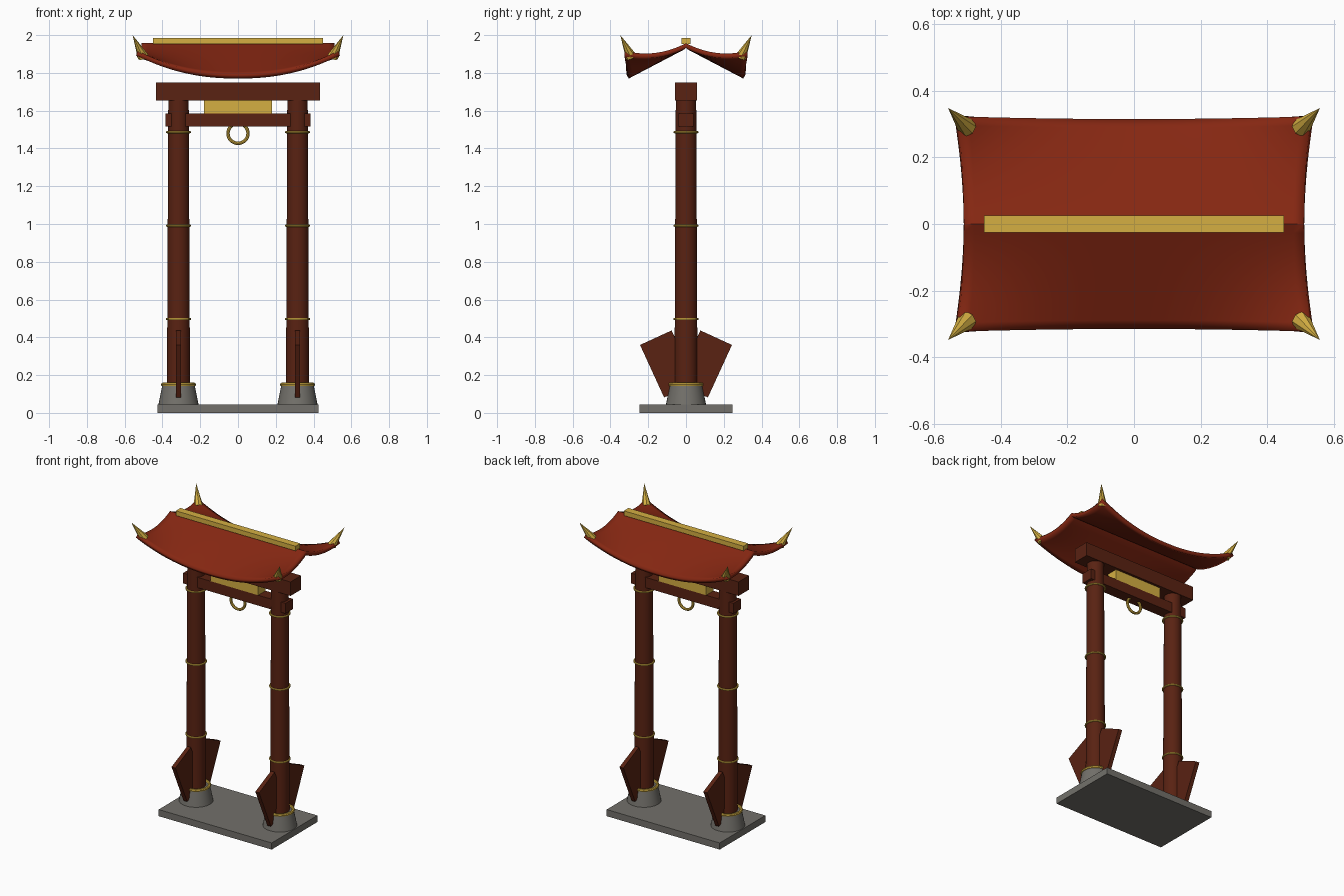
import bpy, bmesh, math
from mathutils import Vector

if "Cube" in bpy.data.objects:
    bpy.data.objects.remove(bpy.data.objects["Cube"])


def material(name, rgb):
    m = bpy.data.materials.new(name)
    m.diffuse_color = (*rgb, 1)
    m.use_nodes = True
    m.node_tree.nodes["Principled BSDF"].inputs["Base Color"].default_value = m.diffuse_color
    return m


WOOD = material("dark_red_wood", (0.10, 0.016, 0.006))
ROOF = material("red_roof", (0.235, 0.020, 0.006))
GOLD = material("gold", (0.66, 0.43, 0.055))
STONE = material("grey_stone", (0.17, 0.163, 0.145))


def finish(name, mat, smooth=True):
    ob = bpy.context.object
    ob.name = name
    ob.data.materials.append(mat)
    if smooth:
        bpy.ops.object.shade_smooth_by_angle(angle=math.radians(40))
    return ob


def box(name, mat, center, size, rot=(0, 0, 0)):
    bpy.ops.mesh.primitive_cube_add(size=1, location=center, rotation=rot)
    bpy.context.object.scale = size
    return finish(name, mat, False)


def cone(name, mat, base, tip, r1, r2, sides, smooth=True):
    base, tip = Vector(base), Vector(tip)
    axis = tip - base
    bpy.ops.mesh.primitive_cone_add(
        vertices=sides, radius1=r1, radius2=r2, depth=axis.length,
        location=(base + tip) / 2, rotation=axis.to_track_quat('Z', 'Y').to_euler())
    return finish(name, mat, smooth)


def ring(name, center, major, minor, rot=(0, 0, 0)):
    bpy.ops.mesh.primitive_torus_add(
        major_radius=major, minor_radius=minor, major_segments=32,
        minor_segments=8, location=center, rotation=rot)
    return finish(name, GOLD)


# Ground slab, beams, plaque and hanging ring
box("base_slab", STONE, (0, 0, 0.0225), (0.85, 0.49, 0.045))
box("top_beam", WOOD, (0, 0, 1.7025), (0.87, 0.114, 0.095))
box("lower_beam", WOOD, (0, 0, 1.55), (0.77, 0.08, 0.07))
box("plaque", GOLD, (0, 0, 1.62), (0.36, 0.08, 0.072))
ring("hanging_ring", (0, 0, 1.48), 0.053, 0.009, (math.pi / 2, 0, 0))

# Pillars with footings, bands and braces
for side, sx in (("left", -1), ("right", 1)):
    x = 0.315 * sx
    cone(side + "_footing", STONE, (x, 0, 0.04), (x, 0, 0.15), 0.107, 0.085, 32)
    cone(side + "_pillar", WOOD, (x, 0, 0.14), (x, 0, 1.66), 0.061, 0.054, 32)
    ring(side + "_footing_band", (x, 0, 0.15), 0.083, 0.010)
    for i, z in enumerate((0.497, 0.991, 1.486)):
        ring(f"{side}_pillar_band_{i + 1}", (x, 0, z), 0.061, 0.006)
    for end, sy in (("front", -1), ("back", 1)):
        box(f"{side}_{end}_brace", WOOD, (x, 0.096 * sy, 0.259),
            (0.028, 0.184, 0.306), (-0.43 * sy, 0, 0))

# Curved roof: a grid bent into a ridge with lifted corners, then thickened
bm = bmesh.new()
bmesh.ops.create_grid(bm, x_segments=32, y_segments=24, size=1)
for v in bm.verts:
    u, s = v.co.x, v.co.y
    t = abs(s)
    v.co = (u * (0.511 + 0.018 * t * t),
            s * (0.315 + 0.008 * u * u),
            1.957 - 0.165 * t + 0.125 * t * t * abs(u) ** 2.2)
mesh = bpy.data.meshes.new("roof")
bm.to_mesh(mesh)
bm.free()
roof = bpy.data.objects.new("roof", mesh)
bpy.context.collection.objects.link(roof)
bpy.ops.object.select_all(action='DESELECT')
bpy.context.view_layer.objects.active = roof
roof.select_set(True)
thick = roof.modifiers.new("thickness", 'SOLIDIFY')
thick.thickness = 0.025
thick.offset = -1
finish("roof", ROOF)

# Ridge bar and corner spikes
box("ridge_bar", GOLD, (0, 0, 1.969), (0.90, 0.05, 0.032))
for sx in (-1, 1):
    for sy in (-1, 1):
        cone(f"{'left' if sx < 0 else 'right'}_{'front' if sy < 0 else 'back'}_spike",
             GOLD, (0.502 * sx, 0.29 * sy, 1.885), (0.558 * sx, 0.348 * sy, 2.0),
             0.03, 0, 8, False)
